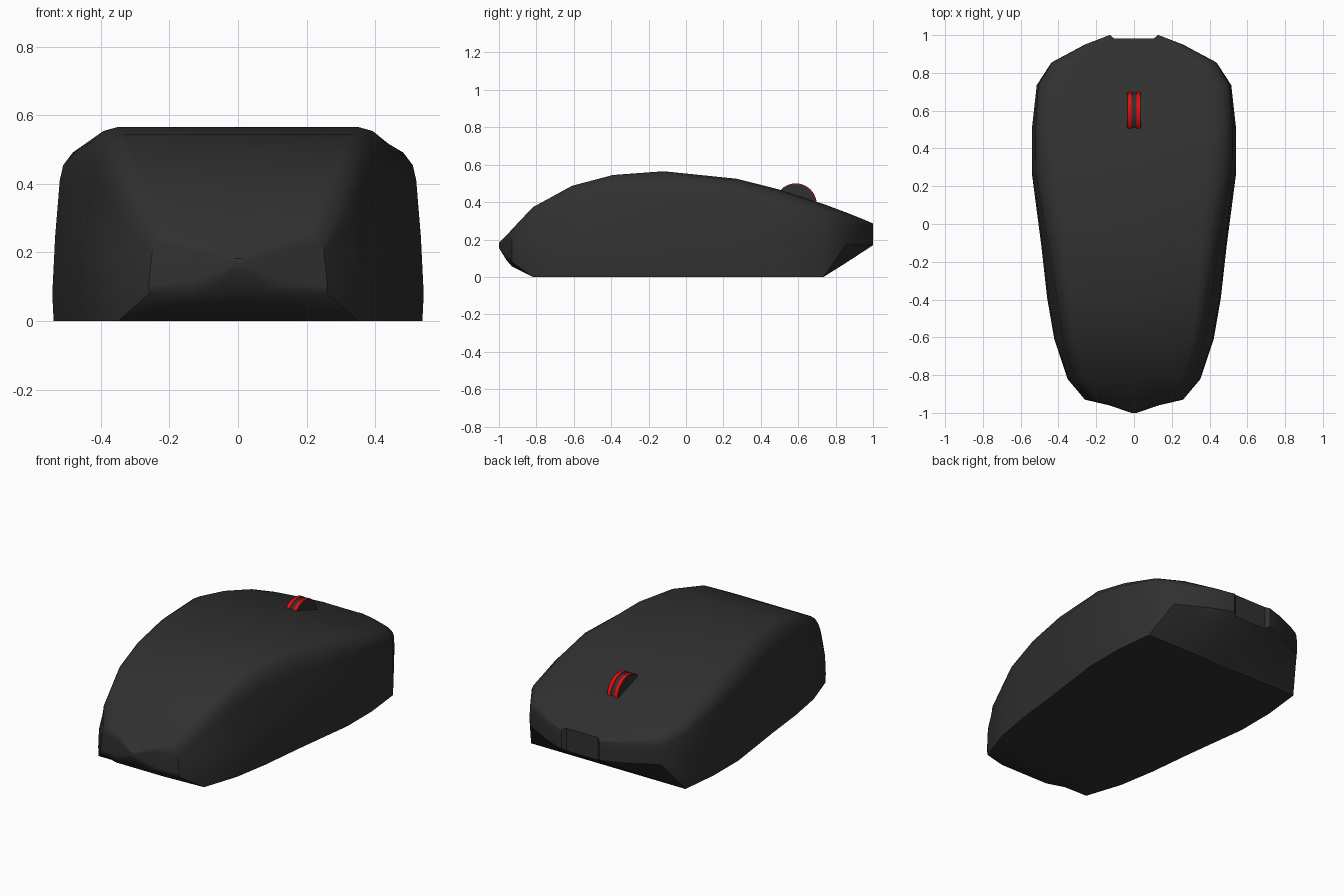
import bpy, bmesh, math

if "Cube" in bpy.data.objects:
    bpy.data.objects.remove(bpy.data.objects["Cube"])


def material(name, rgb):
    m = bpy.data.materials.new(name)
    m.diffuse_color = (*rgb, 1)
    m.use_nodes = True
    m.node_tree.nodes["Principled BSDF"].inputs["Base Color"].default_value = m.diffuse_color
    return m


BLACK = material("matte black", (0.03, 0.03, 0.03))
RED = material("bright red", (0.8, 0.003, 0.003))


def finish(bm, name, mat, angle=None):
    bmesh.ops.recalc_face_normals(bm, faces=bm.faces)
    me = bpy.data.meshes.new(name)
    bm.to_mesh(me)
    bm.free()
    ob = bpy.data.objects.new(name, me)
    bpy.context.collection.objects.link(ob)
    me.materials.append(mat)
    if angle:
        bpy.ops.object.select_all(action='DESELECT')
        ob.select_set(True)
        bpy.context.view_layer.objects.active = ob
        bpy.ops.object.shade_smooth_by_angle(angle=math.radians(angle))
    return ob


# Shell stations: y, half width, bottom z middle, bottom z edge,
# ridge width ratio, ridge z, top z
STATIONS = [
    (-1.00, 0.015, 0.155, 0.158, 0.97, 0.172, 0.182),
    (-0.96, 0.13, 0.09, 0.10, 0.97, 0.20, 0.222),
    (-0.93, 0.26, 0.055, 0.08, 0.96, 0.20, 0.255),
    (-0.82, 0.352, 0.0, 0.0, 0.91, 0.27, 0.372),
    (-0.61, 0.422, 0.0, 0.0, 0.90, 0.36, 0.487),
    (-0.39, 0.46, 0.0, 0.0, 0.90, 0.405, 0.545),
    (-0.12, 0.49, 0.0, 0.0, 0.93, 0.42, 0.565),
    (0.27, 0.541, 0.0, 0.0, 0.96, 0.41, 0.525),
    (0.50, 0.541, 0.0, 0.0, 0.965, 0.375, 0.467),
    (0.735, 0.515, 0.0, 0.0, 0.985, 0.325, 0.39),
    (0.855, 0.437, 0.075, 0.17, 0.995, 0.286, 0.345),
    (0.95, 0.26, 0.137, 0.17, 0.995, 0.285, 0.307),
    (1.00, 0.13, 0.17, 0.17, 1.0, 0.284, 0.286),
]


def section(w, zm, ze, r, zr, t):
    half = [(0.6 * w, zm), (0.993 * w, ze), (w, ze + 0.2 * (zr - ze)),
            (0.985 * w if r < 0.99 else w, ze + 0.6 * (zr - ze))]
    flat = 0.72 * w
    for i in range(5):                      # rounded shoulder
        a = math.radians(22.5 * i)
        half.append((flat + (r * w - flat) * math.cos(a), zr + (t - zr) * math.sin(a)))
    return [(0, zm)] + half + [(0, t)] + [(-x, z) for x, z in reversed(half)]


# Body shell: loft through the stations
bm = bmesh.new()
rings = [[bm.verts.new((x, y, z)) for x, z in section(*s)] for y, *s in STATIONS]
n = len(rings[0])
for a, b in zip(rings, rings[1:]):
    for i in range(n):
        j = (i + 1) % n
        bm.faces.new((a[i], a[j], b[j], b[i]))
bm.faces.new(rings[0])
bm.faces.new(rings[-1])
body = finish(bm, "body_shell", BLACK, 32)

# Shallow cable notch in the nose
bm = bmesh.new()
bmesh.ops.create_cube(bm, size=1)
for v in bm.verts:
    side = 1 if v.co.x > 0 else -1
    far = v.co.y > 0
    v.co = (side * (0.16 if far else 0.105), 1.03 if far else 0.982, 0.0 if v.co.z < 0 else 0.6)
cutter = finish(bm, "notch_cutter", BLACK)
cutter.hide_render = True
cutter.hide_viewport = True
mod = body.modifiers.new("notch", 'BOOLEAN')
mod.operation = 'DIFFERENCE'
mod.object = cutter
mod.solver = 'EXACT'


# Scroll wheel: hub and two raised red bands
def disc(name, x, width, radius, mat):
    bm = bmesh.new()
    bmesh.ops.create_cone(bm, cap_ends=True, segments=40, radius1=radius,
                          radius2=radius, depth=width)
    for v in bm.verts:
        v.co = (v.co.z + x, v.co.y + 0.587, v.co.x + 0.388)
    return finish(bm, name, mat, 30)


disc("scroll_wheel", 0, 0.076, 0.108, BLACK)
for s, label in ((-1, "left"), (1, "right")):
    disc("wheel_band_" + label, s * 0.023, 0.020, 0.112, RED)
